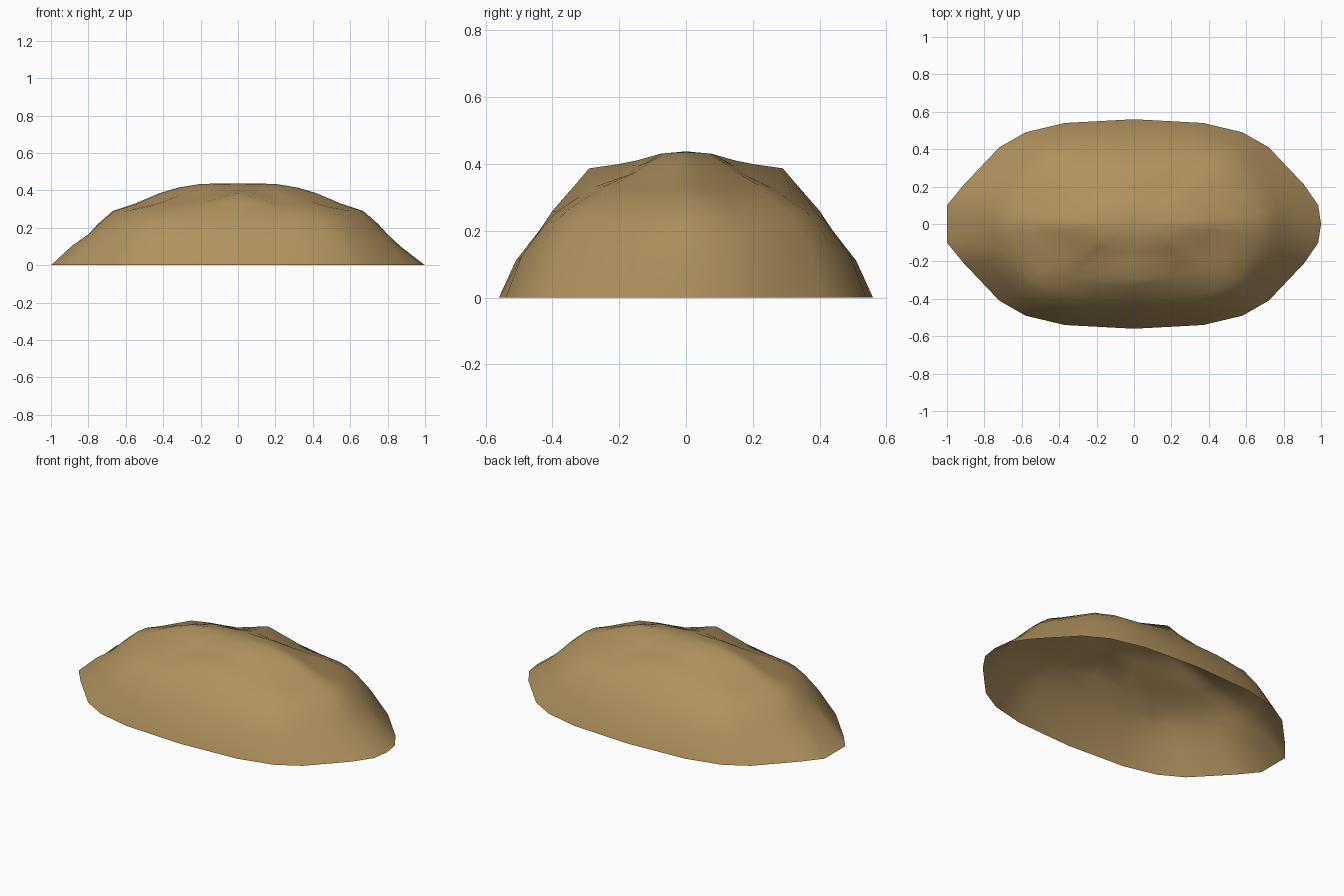
import bpy, bmesh

if "Cube" in bpy.data.objects:
    bpy.data.objects.remove(bpy.data.objects["Cube"])

tan = bpy.data.materials.new("tan_shell")
tan.diffuse_color = (0.43, 0.285, 0.112, 1)
tan.use_nodes = True
tan.node_tree.nodes["Principled BSDF"].inputs["Base Color"].default_value = tan.diffuse_color

# Rim outline of one quarter, +x end to +y side
quarter = [(1, 0), (.985, .1), (.91, .21), (.72, .41), (.58, .49), (.37, .54), (0, .56)]
rim = quarter + [(-x, y) for x, y in quarter[-2::-1]]
rim += [(x, -y) for x, y in rim[-2:0:-1]]
sag = dict(zip([abs(x) for x, y in quarter], [0, .1, .4, .4, .8, 1, 0]))

# Rows from rim to crown: end profile (x, z), side profile (y, z),
# bulge of the diagonals, sag beside the ridges on the axes
rows = [(1, 0, .56, 0, 0, 0), (.87, .10, .51, .11, .035, 0),
        (.80, .165, .44, .20, .05, 0), (.75, .22, .40, .26, .03, .01),
        (.67, .29, .33, .34, .01, .035), (.55, .33, .29, .387, 0, .05),
        (.42, .385, .20, .40, 0, .035), (.32, .415, .15, .41, 0, .015),
        (.20, .435, .08, .43, 0, 0)]

bm = bmesh.new()
rings = []
for k, (ex, ez, sy, sz, bulge, drop) in enumerate(rows):
    ring = []
    for x, y in rim:
        s = (y / .56) ** 2
        s = s / (s + x * x)
        px, py = x * ex, y * sy / .56
        pz = ez * (1 - s) + sz * s + bulge * 4 * s * (1 - s) - drop * sag[abs(x)]
        # small pinched notch at the -x end
        if x < -.95:
            if k == 0:
                px = -1
            elif k == 1:
                px += -.03 if abs(y) > .05 else .02
        ring.append(bm.verts.new((px, py, pz)))
    rings.append(ring)

# Open-bottomed skin
n = len(rim)
for a, b in zip(rings, rings[1:]):
    for i in range(n):
        j = (i + 1) % n
        bm.faces.new((a[i], a[j], b[j], b[i]))
crown = bm.verts.new((0, 0, .438))
for i in range(n):
    bm.faces.new((rings[-1][i], rings[-1][(i + 1) % n], crown))
for f in bm.faces:
    f.smooth = True

mesh = bpy.data.meshes.new("shell_dome")
bm.to_mesh(mesh)
bm.free()
mesh.materials.append(tan)
shell = bpy.data.objects.new("shell_dome", mesh)
bpy.context.collection.objects.link(shell)
